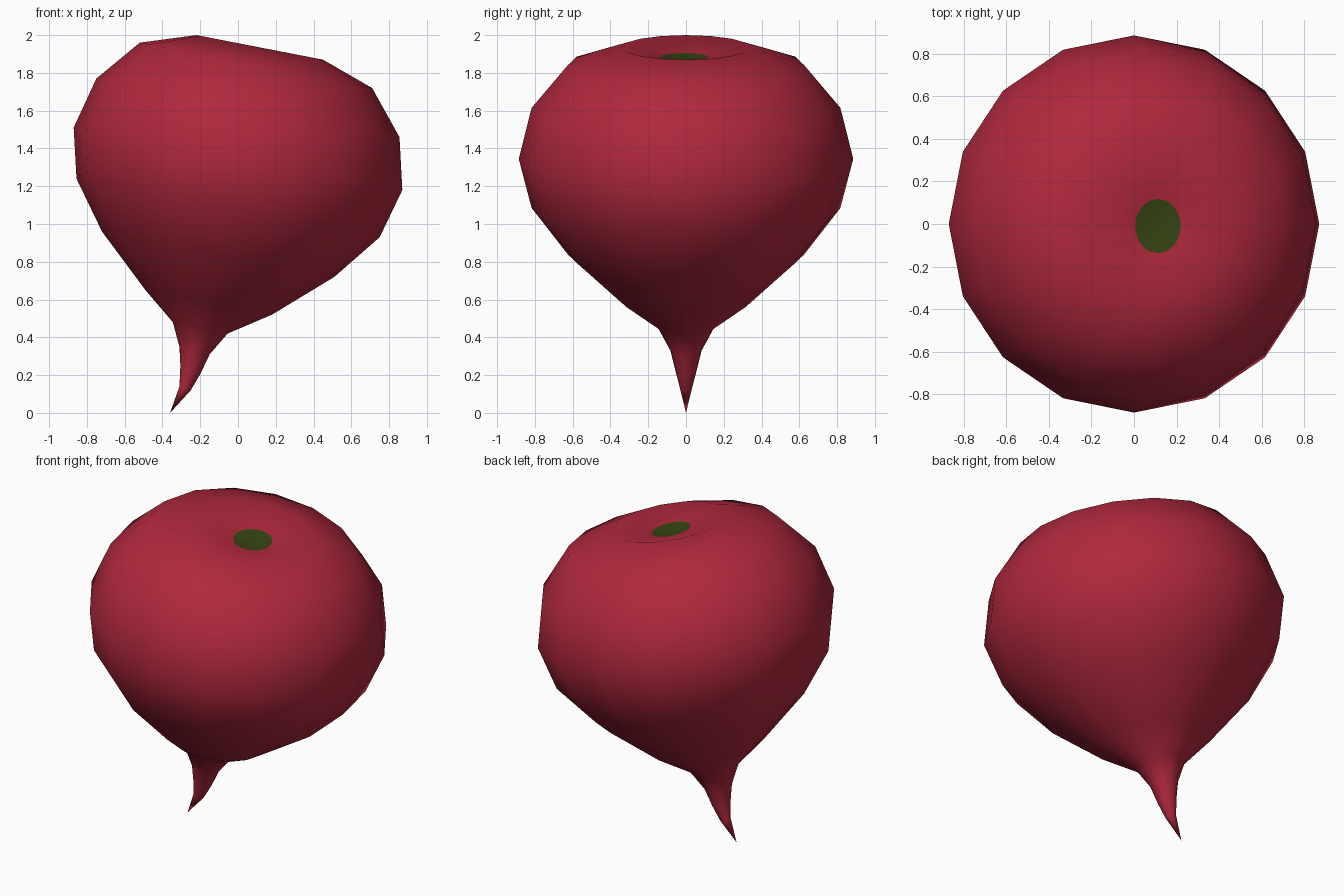
import bpy, bmesh, math

if "Cube" in bpy.data.objects:
    bpy.data.objects.remove(bpy.data.objects["Cube"])

def material(name, rgb):
    m = bpy.data.materials.new(name)
    m.diffuse_color = (*rgb, 1)
    m.use_nodes = True
    m.node_tree.nodes["Principled BSDF"].inputs["Base Color"].default_value = m.diffuse_color
    return m

SIDES = 16
# tilted rings from root to crown: left x, z, right x, z of the side profile
RINGS = [(-.31, .14, -.25, .12), (-.305, .25, -.20, .205), (-.31, .35, -.15, .31),
         (-.345, .48, -.055, .42), (-.49, .65, .18, .52), (-.72, .96, .51, .72),
         (-.855, 1.24, .75, .93), (-.87, 1.51, .87, 1.18), (-.75, 1.77, .855, 1.46),
         (-.52, 1.96, .71, 1.72), (-.22, 2.0, .45, 1.87)]

bm = bmesh.new()

def ring(xl, zl, xr, zr, ry=None, cy=0):
    cx, cz, ax, az = (xl + xr) / 2, (zl + zr) / 2, (xr - xl) / 2, (zr - zl) / 2
    ry = ry or math.hypot(ax, az)
    out = []
    for i in range(SIDES):
        a = 2 * math.pi * i / SIDES
        c = math.cos(a)
        out.append(bm.verts.new((cx + ax * c, cy + ry * math.sin(a), cz + az * c)))
    return out

def fan(pole, r, flip=False, mat=0):
    for i in range(SIDES):
        a, b = r[i], r[(i + 1) % SIDES]
        bm.faces.new((pole, a, b) if flip else (pole, b, a)).material_index = mat

# bulb with tapering root tip, dented crown and a green scar in the dent
loops = [ring(*r) for r in RINGS]
loops.append(ring(.005, 1.905, .22, 1.864, .128, -.01))
for lo, hi in zip(loops, loops[1:]):
    for i in range(SIDES):
        j = (i + 1) % SIDES
        bm.faces.new((lo[i], lo[j], hi[j], hi[i]))
fan(bm.verts.new((-.36, 0, 0)), loops[0])
fan(bm.verts.new((.105, 0, 1.875)), loops[-1], True, 1)
bm.normal_update()

me = bpy.data.meshes.new("root_bulb")
bm.to_mesh(me)
bm.free()
me.materials.append(material("beet red", (.43, .021, .046)))
me.materials.append(material("stem green", (.036, .06, .0065)))
me.polygons.foreach_set("use_smooth", [True] * len(me.polygons))
bpy.context.collection.objects.link(bpy.data.objects.new("root_bulb", me))
